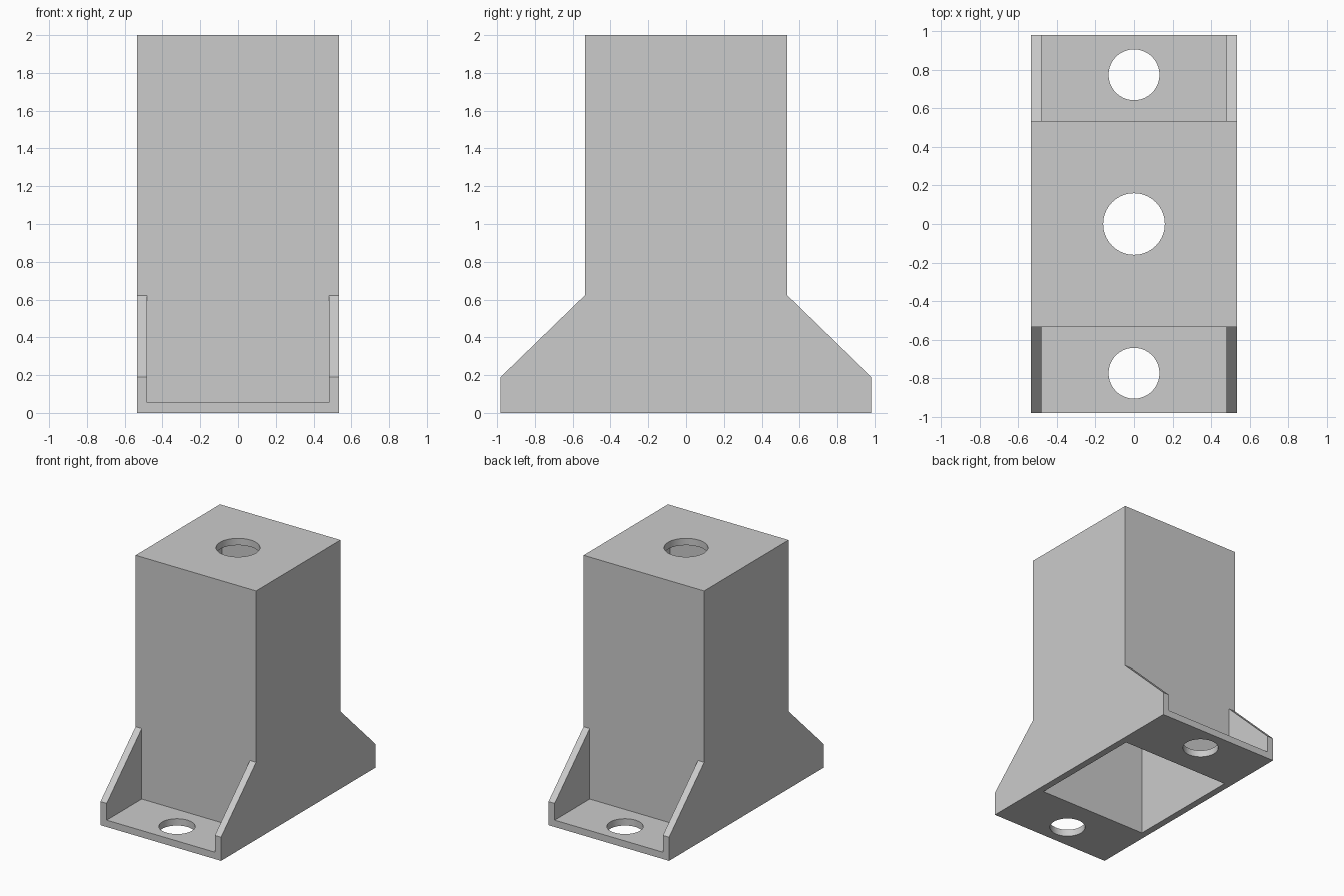
import bpy, bmesh, math

if "Cube" in bpy.data.objects:
    bpy.data.objects.remove(bpy.data.objects["Cube"])

W, L, H = 0.536, 0.981, 2.0     # half width, half length, height
T = 0.055                       # wall thickness
IN = W - T


def prism(name, profile, half_x):
    """Extrude a (y, z) profile from -half_x to half_x."""
    bm = bmesh.new()
    face = bm.faces.new([bm.verts.new((-half_x, y, z)) for y, z in profile])
    ext = bmesh.ops.extrude_face_region(bm, geom=[face])
    verts = [v for v in ext["geom"] if isinstance(v, bmesh.types.BMVert)]
    bmesh.ops.translate(bm, verts=verts, vec=(2 * half_x, 0, 0))
    bmesh.ops.recalc_face_normals(bm, faces=bm.faces)
    me = bpy.data.meshes.new(name)
    bm.to_mesh(me)
    bm.free()
    ob = bpy.data.objects.new(name, me)
    bpy.context.collection.objects.link(ob)
    return ob


def box(name, y0, y1, z0, z1):
    return prism(name, [(y0, z0), (y1, z0), (y1, z1), (y0, z1)], IN)


def drill(name, radius, y, z):
    bpy.ops.mesh.primitive_cylinder_add(vertices=64, radius=radius, depth=0.3, location=(0, y, z))
    ob = bpy.context.object
    ob.name = name
    return ob


# Outer body: column with sloping gussets at both feet
half = [(L, 0), (L, 0.19), (W, 0.622), (W, H)]
body = prism("mounting_post", half + [(-y, z) for y, z in reversed(half)], W)

# Hollow column, foot pockets between gussets, bolt holes
cutters = [box("column_cavity", -IN, IN, -0.1, H - T), drill("top_hole", 0.16, 0, H)]
for s in (-1, 1):
    y0, y1 = sorted((s * W, s * (L + 0.1)))
    cutters.append(box("foot_pocket", y0, y1, T, 0.8))
    cutters.append(drill("foot_hole", 0.132, s * 0.775, 0))

bpy.context.view_layer.objects.active = body
for c in cutters:
    c.hide_render = True
    mod = body.modifiers.new(c.name, "BOOLEAN")
    mod.operation = "DIFFERENCE"
    mod.solver = "EXACT"
    mod.object = c
    bpy.ops.object.select_all(action="DESELECT")
    body.select_set(True)
    bpy.context.view_layer.objects.active = body
    bpy.ops.object.modifier_apply(modifier=mod.name)
    bpy.data.objects.remove(c, do_unlink=True)

# Smooth hole walls, crisp edges elsewhere
bpy.ops.object.shade_smooth_by_angle(angle=math.radians(30))
